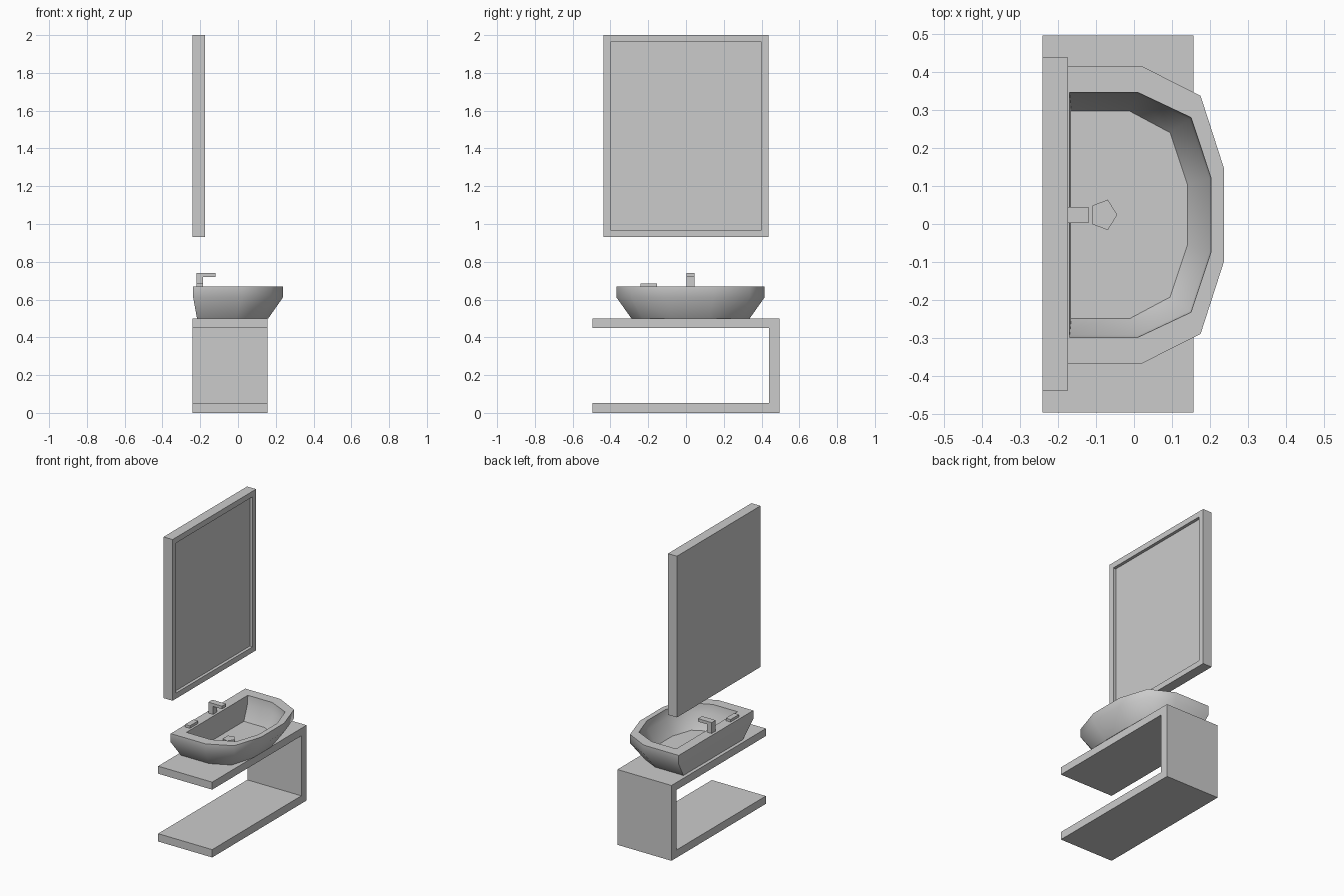
import bpy, bmesh, math

if "Cube" in bpy.data.objects:
    bpy.data.objects.remove(bpy.data.objects["Cube"])

CY = 0.024  # basin centre line in y


def make(name, bm):
    bmesh.ops.recalc_face_normals(bm, faces=bm.faces)
    me = bpy.data.meshes.new(name)
    bm.to_mesh(me)
    bm.free()
    ob = bpy.data.objects.new(name, me)
    bpy.context.collection.objects.link(ob)
    return ob


def loft(name, rings):
    """Skin a stack of closed rings and cap both ends."""
    bm = bmesh.new()
    vs = [[bm.verts.new(p) for p in r] for r in rings]
    n = len(vs[0])
    for a, b in zip(vs, vs[1:]):
        for i in range(n):
            j = (i + 1) % n
            bm.faces.new((a[i], a[j], b[j], b[i]))
    bm.faces.new(vs[0])
    bm.faces.new(vs[-1])
    return make(name, bm)


def extrude_x(name, prof, x0, x1):
    return loft(name, [[(x, y, z) for y, z in prof] for x in (x0, x1)])


def extrude_y(name, prof, y0, y1):
    return loft(name, [[(x, y, z) for x, z in prof] for y in (y0, y1)])


def half_ring(half, z):
    """Mirror a half outline (x, offset from centre line) into a full ring."""
    return ([(x, CY + d, z) for x, d in half] +
            [(x, CY - d, z) for x, d in reversed(half)])


# C-shaped stand
extrude_x("stand", [(-0.495, 0), (0.495, 0), (0.495, 0.5), (-0.495, 0.5),
                    (-0.495, 0.45), (0.44, 0.45), (0.44, 0.052), (-0.495, 0.052)],
          -0.24, 0.157)


# Mirror with a recessed glass panel
def rect(x, b):
    return [(x, -0.438 + b, 0.93 + b), (x, 0.438 - b, 0.93 + b),
            (x, 0.438 - b, 2.0 - b), (x, -0.438 + b, 2.0 - b)]


loft("wall_mirror", [rect(-0.24, 0), rect(-0.174, 0),
                     rect(-0.174, 0.037), rect(-0.194, 0.037)])

# Basin: outer wall, flat rim, inner wall, floor
rim_out = [(-0.237, 0.391), (0.02, 0.391), (0.175, 0.313), (0.237, 0.121)]
base_out = [(-0.217, 0.313), (-0.01, 0.313), (0.113, 0.253), (0.16, 0.098)]
rim_in = [(-0.17, 0.322), (0.01, 0.322), (0.15, 0.256), (0.203, 0.096)]
mid_in = [(-0.169, 0.316), (0.008, 0.316), (0.146, 0.251), (0.198, 0.094)]
floor_in = [(-0.165, 0.273), (-0.012, 0.273), (0.095, 0.216), (0.14, 0.081)]
basin = loft("basin", [half_ring(base_out, 0.5), half_ring(rim_out, 0.61),
                       half_ring(rim_out, 0.668), half_ring(rim_in, 0.668),
                       half_ring(mid_in, 0.61), half_ring(floor_in, 0.515)])
bpy.context.view_layer.objects.active = basin
basin.select_set(True)
bpy.ops.object.shade_smooth_by_angle(angle=math.radians(50))

# Faucet and its lever
extrude_y("faucet", [(-0.22, 0.666), (-0.185, 0.666), (-0.185, 0.72),
                     (-0.12, 0.72), (-0.12, 0.74), (-0.22, 0.74)], 0.003, 0.045)
extrude_y("faucet_lever", [(-0.22, 0.666), (-0.185, 0.666),
                           (-0.185, 0.685), (-0.22, 0.685)], -0.24, -0.153)

# Five-sided drain plug
pent = [(-0.08 + 0.036 * math.cos(i * math.tau / 5),
         CY + 0.042 * math.sin(i * math.tau / 5)) for i in range(5)]
loft("drain_plug", [[(x, y, z) for x, y in pent] for z in (0.512, 0.53)])
